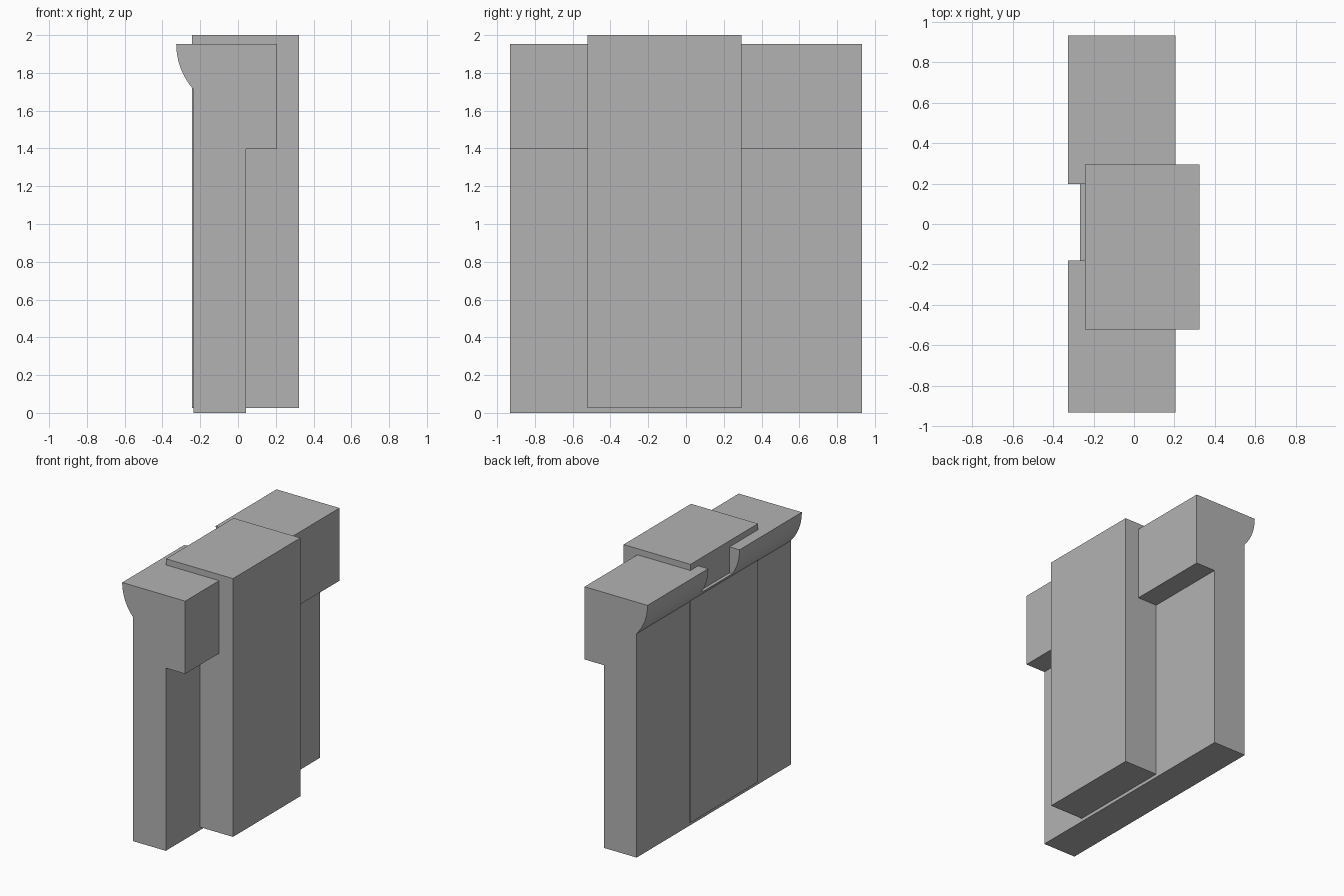
import bpy
import bmesh
import math

if "Cube" in bpy.data.objects:
    bpy.data.objects.remove(bpy.data.objects["Cube"], do_unlink=True)

grey = bpy.data.materials.new("plain grey")
grey.use_nodes = True
grey.diffuse_color = (0.45, 0.45, 0.45, 1)
grey.node_tree.nodes["Principled BSDF"].inputs["Base Color"].default_value = grey.diffuse_color


def extrude_profile(name, points, y0, y1):
    """Extrude a closed x-z profile from y0 to y1."""
    bm = bmesh.new()
    face = bm.faces.new([bm.verts.new((x, y0, z)) for x, z in points])
    ext = bmesh.ops.extrude_face_region(bm, geom=[face])
    verts = [g for g in ext["geom"] if isinstance(g, bmesh.types.BMVert)]
    bmesh.ops.translate(bm, verts=verts, vec=(0, y1 - y0, 0))
    bmesh.ops.recalc_face_normals(bm, faces=bm.faces[:])
    mesh = bpy.data.meshes.new(name)
    bm.to_mesh(mesh)
    bm.free()
    mesh.materials.append(grey)
    obj = bpy.data.objects.new(name, mesh)
    bpy.context.collection.objects.link(obj)
    return obj


def box(name, x0, x1, y0, y1, z0, z1):
    return extrude_profile(name, [(x0, z0), (x1, z0), (x1, z1), (x0, z1)], y0, y1)


# Wall with overhanging beam and concave-to-wall rounded lip, as one profile
wall_x, lip_x, lip_top, lip_bottom = -0.235, -0.327, 1.953, 1.712
dx, dz = wall_x - lip_x, lip_top - lip_bottom
radius = (dx * dx + dz * dz) / (2 * dx)
sweep = math.asin(dz / radius)
steps = 16
lip = [(lip_x + radius * (1 - math.cos(sweep * i / steps)),
        lip_top - radius * math.sin(sweep * i / steps)) for i in range(steps + 1)]
profile = lip + [(wall_x, 0), (0.042, 0), (0.042, 1.397), (0.206, 1.397), (0.206, lip_top)]
wall = extrude_profile("wall_and_beam", profile, -0.932, 0.932)

# Notch through the rounded lip
cutter = box("notch_cutter", -0.5, -0.2, -0.18, 0.198, 1.755, 2.2)
cutter.hide_render = True
cut = wall.modifiers.new("notch", "BOOLEAN")
cut.operation = "DIFFERENCE"
cut.solver = "EXACT"
cut.object = cutter
bpy.context.view_layer.objects.active = wall
wall.select_set(True)
bpy.ops.object.modifier_apply(modifier=cut.name)
bpy.data.objects.remove(cutter, do_unlink=True)
bpy.ops.object.shade_smooth_by_angle(angle=math.radians(25))

# Tall block running through the wall
box("tall_block", -0.243, 0.323, -0.522, 0.293, 0.025, 2.0)
